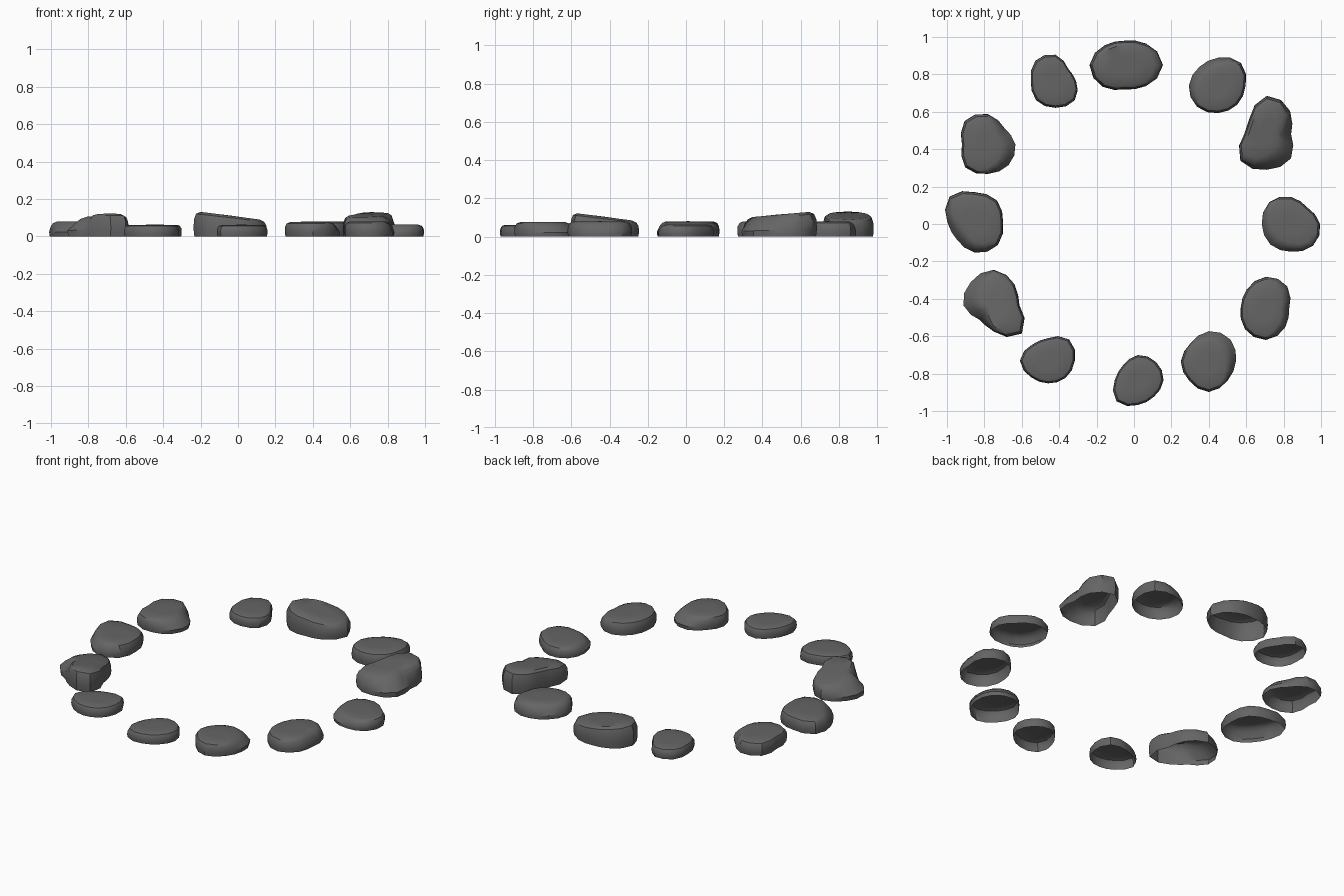
import bpy, bmesh, math

# One dark grey rock colour
rock = bpy.data.materials.new("dark_grey_rock")
rock.diffuse_color = (0.13, 0.13, 0.13, 1)

# Side profile shared by all stones: (share of height, share of outline radius)
PROFILE = [(0, 0.975), (0.3, 1.0), (0.68, 0.985), (0.9, 0.925), (1.0, 0.8), (1.0, 0.4)]
SEGS = 16


def outline_radius(r, t):
    """Smooth closed curve through the radii, t counted in radii steps."""
    n, i = len(r), int(t)
    f = t - i
    a, b, c, d = (r[(i + k) % n] for k in (-1, 0, 1, 2))
    return b + 0.5 * f * (c - a + f * (2 * a - 5 * b + 4 * c - d + f * (3 * (b - c) + d - a)))


def stone(number, x, y, height, radii, slope=(0, 0), lean=(0, 0)):
    """Open-bottomed boulder; slope tilts its top, lean shifts its crown."""
    bm = bmesh.new()

    def top(dx, dy):
        return height + slope[0] * dx + slope[1] * dy

    rings = []
    for zf, rf in PROFILE:
        ring = []
        shift = max(0, (zf - 0.3) / 0.7) * min(1, rf / 0.8)
        for k in range(SEGS):
            a = 2 * math.pi * k / SEGS
            r = outline_radius(radii, k * len(radii) / SEGS) * rf
            # the crown only pulls in on the side it leans away from
            pull = max(0, -(lean[0] * math.cos(a) + lean[1] * math.sin(a)))
            r -= pull * shift
            dx, dy = r * math.cos(a), r * math.sin(a)
            ring.append(bm.verts.new((dx, dy, top(dx, dy) * zf)))
        rings.append(ring)
    for lo, hi in zip(rings, rings[1:]):
        for k in range(SEGS):
            j = (k + 1) % SEGS
            bm.faces.new((lo[k], lo[j], hi[j], hi[k]))
    peak = bm.verts.new((0, 0, top(0, 0) + 0.001))
    for k in range(SEGS):
        bm.faces.new((rings[-1][k], rings[-1][(k + 1) % SEGS], peak))

    me = bpy.data.meshes.new(f"ring_stone_{number}")
    bm.to_mesh(me)
    bm.free()
    me.materials.append(rock)
    me.shade_smooth()
    me.set_sharp_from_angle(angle=math.radians(35))
    ob = bpy.data.objects.new(f"ring_stone_{number}", me)
    ob.location = (x, y, 0)
    bpy.context.collection.objects.link(ob)


# Big sloping stones
stone(1, -0.05, 0.85, 0.112, (0.205, 0.162, 0.13, 0.15, 0.188, 0.165, 0.13, 0.16), slope=(-0.13, 0))
stone(2, 0.71, 0.48, 0.115, (0.13, 0.176, 0.205, 0.128, 0.121, 0.2, 0.19, 0.183),
      slope=(0, 0.09), lean=(-0.05, 0.04))
stone(3, -0.75, -0.435, 0.105, (0.138, 0.158, 0.19, 0.175, 0.162, 0.108, 0.14, 0.213),
      slope=(0, -0.13), lean=(0.07, 0))

# Medium stones
stone(4, 0.45, 0.74, 0.08, (0.147, 0.172, 0.149, 0.142, 0.157, 0.16, 0.147, 0.144), lean=(0.02, -0.02))
stone(5, 0.705, -0.45, 0.08, (0.125, 0.163, 0.168, 0.143, 0.135, 0.158, 0.17, 0.146), lean=(-0.02, 0))
stone(6, 0.40, -0.735, 0.077, (0.145, 0.165, 0.162, 0.138, 0.15, 0.147, 0.163, 0.143), lean=(-0.03, -0.03))
stone(7, -0.85, 0.01, 0.08, (0.15, 0.165, 0.16, 0.193, 0.148, 0.135, 0.163, 0.173), lean=(0.025, 0.025))
stone(8, -0.78, 0.425, 0.08, (0.146, 0.124, 0.162, 0.178, 0.14, 0.173, 0.157, 0.155), lean=(-0.05, 0))

# Small flat stones
stone(9, -0.42, 0.765, 0.062, (0.11, 0.095, 0.14, 0.152, 0.132, 0.146, 0.144, 0.146))
stone(10, 0.84, 0.0, 0.063, (0.155, 0.124, 0.145, 0.165, 0.157, 0.156, 0.148, 0.165), lean=(0.02, 0.02))
stone(11, 0.02, -0.835, 0.062, (0.138, 0.138, 0.134, 0.112, 0.123, 0.16, 0.133, 0.124))
stone(12, -0.46, -0.73, 0.062, (0.144, 0.16, 0.12, 0.12, 0.15, 0.127, 0.122, 0.132))
